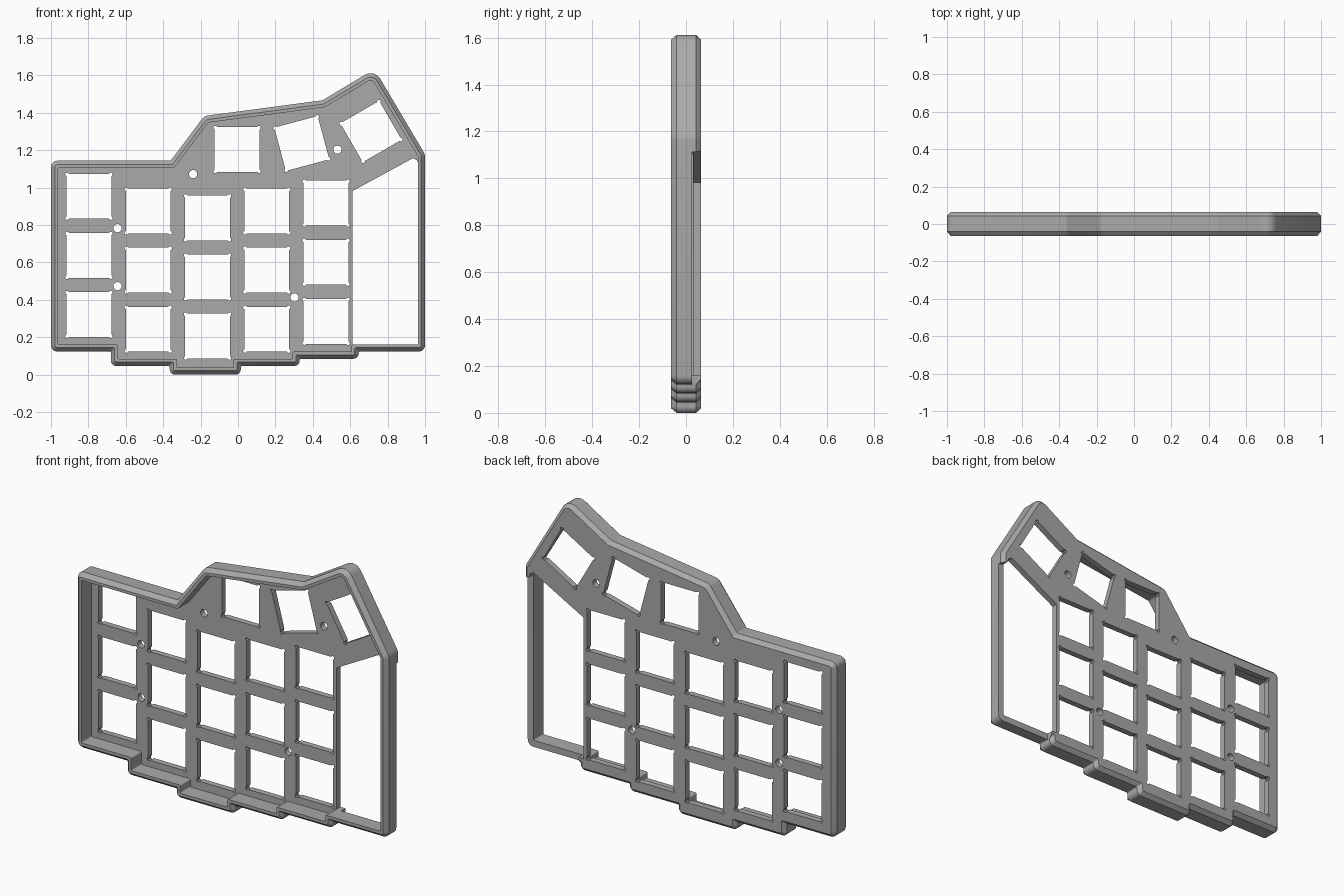
import bpy
import bmesh
from math import cos, sin, pi, radians, tan
from mathutils import Vector, Matrix

cube = bpy.data.objects.get("Cube")
if cube:
    bpy.data.objects.remove(cube)

FRONT, BACK, FLOOR = -0.065, 0.065, 0.03   # depth levels along y
WALL, BEVEL = 0.038, 0.021
PITCH, HALF = 0.316, 0.12                  # opening spacing and half size

grey = bpy.data.materials.new("case grey")
grey.use_nodes = True
grey.diffuse_color = (0.4, 0.4, 0.4, 1)
grey.node_tree.nodes["Principled BSDF"].inputs["Base Color"].default_value = grey.diffuse_color

# Case outline, counter-clockwise in x and z: (x, z, corner radius)
outline = [
    (-1, 0.123, .035), (-.68, .123, .008), (-.68, .047, .028), (-.365, .047, .008),
    (-.365, 0, .028), (.015, 0, .028), (.015, .047, .008), (.33, .047, .028),
    (.33, .085, .008), (.645, .085, .028), (.645, .123, .008), (1, .123, .035),
    (1, 1.178, .06), (.73, 1.634, .06), (.452, 1.467, .02), (-.18, 1.383, .05),
    (-.36, 1.144, .01), (-1, 1.144, .035)]


def inset_outline(d, steps=6):
    """Outline moved inwards by d, with every corner rounded."""
    pts = [Vector(p[:2]) for p in outline]
    n, result = len(pts), []
    for i, p in enumerate(pts):
        a = (p - pts[i - 1]).normalized()
        b = (pts[(i + 1) % n] - p).normalized()
        na, nb = Vector((-a.y, a.x)), Vector((-b.y, b.x))
        corner = p + (na + nb) * d / (1 + na.dot(nb))
        turn = a.cross(b)
        r = outline[i][2]
        if turn > 0:
            r = max(r - d, 0.006)
        side = 1 if turn > 0 else -1
        angle = a.angle(b)
        centre = corner - a * r * tan(angle / 2) + na * r * side
        for k in range(steps + 1):
            result.append(centre - Matrix.Rotation(side * angle * k / steps, 2) @ na * r * side)
    return result


def make_object(name, bm):
    bmesh.ops.recalc_face_normals(bm, faces=bm.faces)
    mesh = bpy.data.meshes.new(name)
    bm.to_mesh(mesh)
    bm.free()
    obj = bpy.data.objects.new(name, mesh)
    bpy.context.collection.objects.link(obj)
    mesh.materials.append(grey)
    return obj


def loft(bm, rings):
    """Skin a stack of (points, y) rings and cap both ends."""
    loops = [[bm.verts.new((p[0], y, p[1])) for p in pts] for pts, y in rings]
    for lo, hi in zip(loops, loops[1:]):
        for i in range(len(lo)):
            bm.faces.new((lo[i - 1], lo[i], hi[i], hi[i - 1]))
    bm.faces.new(loops[0])
    bm.faces.new(loops[-1])


def prism(bm, pts, y0=0.0, y1=0.1):
    loft(bm, [(pts, y0), (pts, y1)])


def switch_opening(bm, x, z, turn=0):
    """Square cutter with a small round relief at each corner."""
    spin = Matrix.Rotation(radians(turn), 2)
    pts = []
    for q in range(4):
        quarter = Matrix.Rotation(q * pi / 2, 2)
        for k in range(7):
            t = -pi / 2 + k * pi / 4
            p = Vector((HALF - .003 + .01 * cos(t), HALF - .003 + .01 * sin(t)))
            if k in (0, 6):
                p = Vector((HALF, HALF - .013)) if k == 0 else Vector((HALF - .013, HALF))
            pts.append(Vector((x, z)) + spin @ quarter @ p)
    prism(bm, pts)


# Case: bevelled rim with a plate closing the back
bm = bmesh.new()
loft(bm, [(inset_outline(d), y) for d, y in (
    (WALL, FLOOR), (WALL, FRONT), (BEVEL, FRONT), (0, FRONT + .025),
    (0, BACK - .022), (BEVEL, BACK))])
case = make_object("keyboard_case", bm)

# Cutters: switch columns, thumb openings, screw holes, open bay
bm = bmesh.new()
for col, top in enumerate((.954, .875, .838, .875, .917)):
    for row in range(3):
        switch_opening(bm, -.797 + col * .317, top - row * PITCH)
for x, z, turn in ((-.005, 1.204, 0), (.341, 1.236, 15), (.711, 1.30, 30)):
    switch_opening(bm, x, z, turn)
for x, z in ((-.24, 1.072), (.532, 1.203), (-.644, .783), (-.644, .473), (.302, .412)):
    prism(bm, [(x + .022 * cos(k * pi / 12), z + .022 * sin(k * pi / 12)) for k in range(24)])
prism(bm, [(.613, .1605), (.646, .1605), (.646, .05), (1.1, .05), (1.1, 1.09),
           (.968, 1.12), (.957, 1.147), (.935, 1.157), (.613, .982)], FLOOR - .004)
cutter = make_object("opening_cutter", bm)
cutter.hide_render = True

cut = case.modifiers.new("openings", 'BOOLEAN')
cut.object = cutter
cut.solver = 'EXACT'
bpy.ops.object.select_all(action='DESELECT')
case.select_set(True)
bpy.context.view_layer.objects.active = case
bpy.ops.object.modifier_apply(modifier=cut.name)
bpy.data.objects.remove(cutter)
bpy.ops.object.shade_smooth_by_angle(angle=radians(25))
